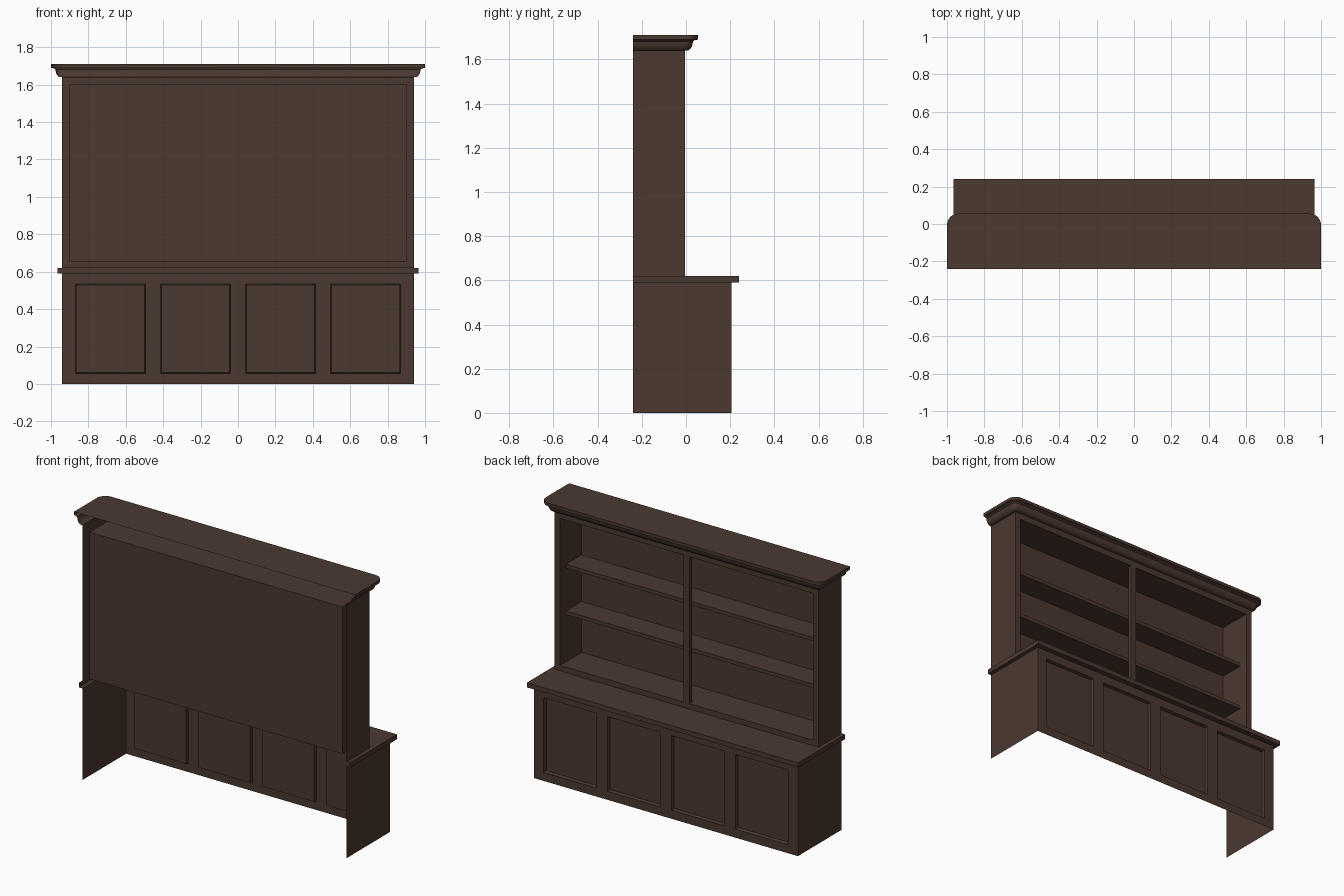
import bpy, bmesh, math

if "Cube" in bpy.data.objects:
    bpy.data.objects.remove(bpy.data.objects["Cube"])

wood = bpy.data.materials.new("dark brown wood")
wood.diffuse_color = (0.070, 0.040, 0.030, 1)
wood.use_nodes = True
wood.node_tree.nodes["Principled BSDF"].inputs["Base Color"].default_value = wood.diffuse_color

BACK = -0.24          # open rear plane
HX = 0.94             # half width of the carcass
BASE_Y, UP_Y, TOP_Y = 0.205, -0.005, 0.24


def finish(bm, name, smooth=False):
    bmesh.ops.remove_doubles(bm, verts=bm.verts, dist=1e-5)
    me = bpy.data.meshes.new(name)
    bm.to_mesh(me)
    bm.free()
    me.materials.append(wood)
    ob = bpy.data.objects.new(name, me)
    bpy.context.collection.objects.link(ob)
    if smooth:
        bpy.ops.object.select_all(action='DESELECT')
        ob.select_set(True)
        bpy.context.view_layer.objects.active = ob
        bpy.ops.object.shade_smooth_by_angle(angle=math.radians(35))
    return ob


def loft(bm, rings):
    """Bridge open rings of equal point count; returns the last ring's verts."""
    rows = [[bm.verts.new(p) for p in r] for r in rings]
    for a, b in zip(rows, rows[1:]):
        for i in range(len(a) - 1):
            q = (a[i + 1], a[i], b[i], b[i + 1])
            if (q[0].co - q[1].co).length > 1e-6 or (q[2].co - q[3].co).length > 1e-6:
                bm.faces.new(q)
    return rows[-1]


def u_ring(hx, y, z):
    return [(-hx, BACK, z), (-hx, y, z), (hx, y, z), (hx, BACK, z)]


def recessed_wall(name, y, xs, zs, depth, bevel):
    """Sheet facing +y; every odd column of the middle row is pushed in."""
    bm = bmesh.new()

    def quad(*pts):
        bm.faces.new([bm.verts.new(p) for p in pts])
    for i, (x0, x1) in enumerate(zip(xs, xs[1:])):
        for j, (z0, z1) in enumerate(zip(zs, zs[1:])):
            rim = [(x1, y, z0), (x0, y, z0), (x0, y, z1), (x1, y, z1)]
            if not (i % 2 and j == 1):
                quad(*rim)
                continue
            b, d = bevel, y - depth
            inner = [(x1 - b, d, z0 + b), (x0 + b, d, z0 + b),
                     (x0 + b, d, z1 - b), (x1 - b, d, z1 - b)]
            for k in range(4):
                m = (k + 1) % 4
                quad(rim[k], rim[m], inner[m], inner[k])
            quad(*inner)
    return finish(bm, name)


def box(name, x0, x1, y0, y1, z0, z1):
    bm = bmesh.new()
    bmesh.ops.create_cube(bm, size=1)
    for v in bm.verts:
        v.co = ((x0 + x1) / 2 + v.co.x * (x1 - x0),
                (y0 + y1) / 2 + v.co.y * (y1 - y0),
                (z0 + z1) / 2 + v.co.z * (z1 - z0))
    return finish(bm, name)


def side_panels(name, y, z0, z1):
    bm = bmesh.new()
    for s in (-1, 1):
        pts = [(s * HX, BACK, z0), (s * HX, y, z0), (s * HX, y, z1), (s * HX, BACK, z1)]
        bm.faces.new([bm.verts.new(p) for p in (pts if s < 0 else pts[::-1])][::-1])
    return finish(bm, name)


# lower cabinet: four recessed panels and plain sides
recessed_wall("base_front", BASE_Y,
              [-HX, -0.87, -0.495, -0.415, -0.04, 0.04, 0.415, 0.495, 0.87, HX],
              [0, 0.055, 0.535, 0.59], 0.02, 0.005)
side_panels("base_sides", BASE_Y, 0, 0.59)

# counter ledge wrapping three sides
bm = bmesh.new()
loft(bm, [u_ring(HX, BASE_Y, 0.59), u_ring(0.965, TOP_Y, 0.59),
          u_ring(0.965, TOP_Y, 0.62), u_ring(HX, UP_Y, 0.62)])
finish(bm, "counter")

# upper bookcase: face frame with deep niche, sides
recessed_wall("bookcase_niche", UP_Y, [-HX, -0.90, 0.90, HX],
              [0.62, 0.655, 1.60, 1.64], 0.22, 0)
side_panels("bookcase_sides", UP_Y, 0.62, 1.64)

# shelves and centre post
for n, z in (("lower_shelf", 0.97), ("upper_shelf", 1.27)):
    box(n, -0.90, 0.90, -0.224, -0.065, z - 0.012, z + 0.012)
box("centre_post", -0.02, 0.02, -0.03, UP_Y, 0.655, 1.60)

# crown moulding: profile offset outwards with rounded corners
profile = [(0, 1.64), (0.014, 1.64), (0.024, 1.647), (0.031, 1.657), (0.035, 1.672),
           (0.037, 1.681), (0.044, 1.687), (0.06, 1.69), (0.06, 1.71)]


def crown_ring(o, z, seg=6):
    pts = [(-HX - o, BACK, z)]
    for cx, start in ((-HX, 180), (HX, 90)):
        for i in range(seg + 1):
            a = math.radians(start - 90 * i / seg)
            pts.append((cx + o * math.cos(a), UP_Y + o * math.sin(a), z))
    return pts + [(HX + o, BACK, z)]


bm = bmesh.new()
top = loft(bm, [crown_ring(o, z) for o, z in profile])
bm.faces.new(top[::-1])
finish(bm, "crown_moulding", smooth=True)
